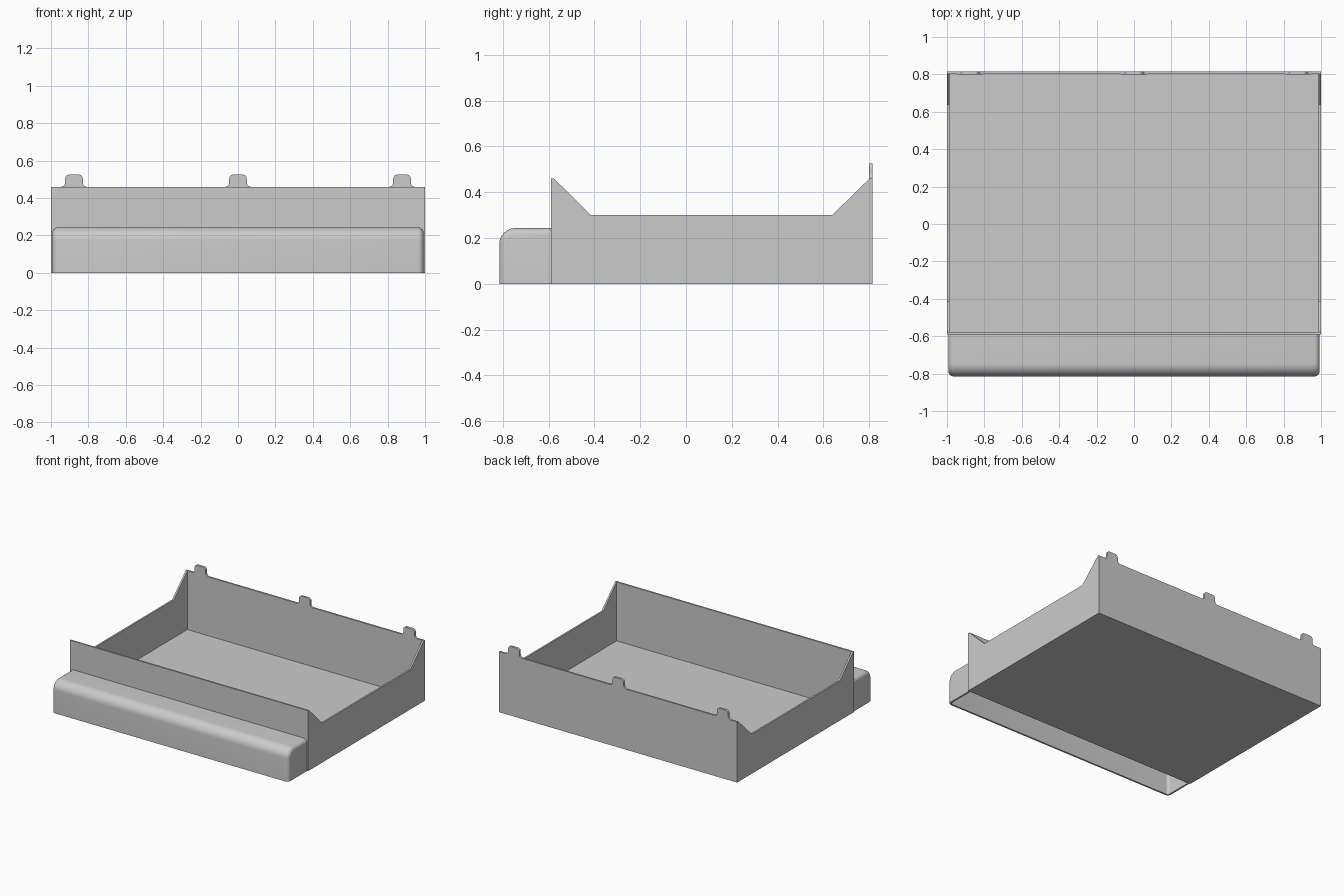
import bpy
import bmesh
from math import cos, sin, radians

if "Cube" in bpy.data.objects:
    bpy.data.objects.remove(bpy.data.objects["Cube"], do_unlink=True)

WALL = 0.013
FRONT, BACK = -0.59, 0.815      # tray ends
LIP = -0.815                    # foremost edge of the handle

grey = bpy.data.materials.new("plain grey")
grey.use_nodes = True
grey.diffuse_color = (0.6, 0.6, 0.6, 1)
grey.node_tree.nodes["Principled BSDF"].inputs["Base Color"].default_value = grey.diffuse_color


def arc(u, v, r, start, end, steps=8):
    angles = [radians(start + (end - start) * i / steps) for i in range(steps + 1)]
    return [(u + r * cos(a), v + r * sin(a)) for a in angles]


def prism(points, place, low, high):
    """Extrude a 2D outline between two depths; place maps (u, v, depth) to xyz."""
    bm = bmesh.new()
    face = bm.faces.new([bm.verts.new(place(u, v, low)) for u, v in points])
    top = bmesh.ops.extrude_face_region(bm, geom=[face])["geom"]
    for item in top:
        if isinstance(item, bmesh.types.BMVert):
            u, v = points[0]
            step = [b - a for a, b in zip(place(u, v, low), place(u, v, high))]
            item.co += type(item.co)(step)
    bmesh.ops.recalc_face_normals(bm, faces=bm.faces)
    return bm


def along_x(u, v, d):
    return (d, u, v)


def along_y(u, v, d):
    return (u, d, v)


def finish(bm, name):
    mesh = bpy.data.meshes.new(name)
    bm.to_mesh(mesh)
    bm.free()
    mesh.materials.append(grey)
    obj = bpy.data.objects.new(name, mesh)
    bpy.context.collection.objects.link(obj)
    return obj


def activate(obj):
    bpy.ops.object.select_all(action='DESELECT')
    obj.select_set(True)
    bpy.context.view_layer.objects.active = obj


# Tray: side outline with dipped walls, hollowed by a box
side = [(FRONT, 0), (BACK, 0), (BACK, 0.46), (BACK - WALL, 0.46), (0.638, 0.3),
        (-0.415, 0.3), (FRONT + WALL, 0.46), (FRONT, 0.46)]
tray = finish(prism(side, along_x, -1, 1), "tray")
inside = [(FRONT + WALL, WALL), (BACK - WALL, WALL), (BACK - WALL, 1), (FRONT + WALL, 1)]
cutter = finish(prism(inside, along_x, WALL - 1, 1 - WALL), "tray_cutter")
cutter.hide_render = True
cut = tray.modifiers.new("hollow", 'BOOLEAN')
cut.operation = 'DIFFERENCE'
cut.solver = 'EXACT'
cut.object = cutter
activate(tray)
bpy.ops.object.modifier_apply(modifier=cut.name)
bpy.data.objects.remove(cutter, do_unlink=True)

# Handle: rounded hood, open underneath and against the tray
R, TOP, END = 0.07, 0.243, 0.993
hood = [(FRONT, 0), (FRONT, TOP)] + arc(LIP + R, TOP - R, R, 90, 180, 10) + [(LIP, 0)]
bm = prism(hood, along_x, -END, END)
rims = [e for e in bm.edges
        if abs(e.verts[0].co.x - e.verts[1].co.x) < 1e-5
        and max(v.co.z for v in e.verts) > 1e-4
        and min(v.co.y for v in e.verts) < FRONT - 1e-4]
bmesh.ops.bevel(bm, geom=rims, offset=0.03, segments=6, profile=0.5, affect='EDGES')
openings = [f for f in bm.faces
            if all(v.co.z < 1e-4 for v in f.verts)
            or all(v.co.y > FRONT - 1e-4 for v in f.verts)]
bmesh.ops.delete(bm, geom=openings, context='FACES')
handle = finish(bm, "handle")
shell = handle.modifiers.new("thickness", 'SOLIDIFY')
shell.thickness = WALL
shell.offset = -1
activate(handle)
bpy.ops.object.modifier_apply(modifier=shell.name)
bpy.ops.object.shade_smooth_by_angle(angle=radians(35))

# Tabs: rounded tops with flared feet along the back wall
HALF, F, BASE, PEAK = 0.047, 0.022, 0.46, 0.525
right_half = arc(HALF + F, BASE + F, F, 270, 180) + arc(HALF - F, PEAK - F, F, 0, 90)
outline = right_half + [(-u, v) for u, v in reversed(right_half)]
for name, x in (("right_tab", -0.877), ("middle_tab", 0), ("left_tab", 0.877)):
    tab = finish(prism(outline, along_y, BACK - 0.017, BACK), name)
    tab.location.x = x
    activate(tab)
    bpy.ops.object.shade_smooth_by_angle(angle=radians(35))
